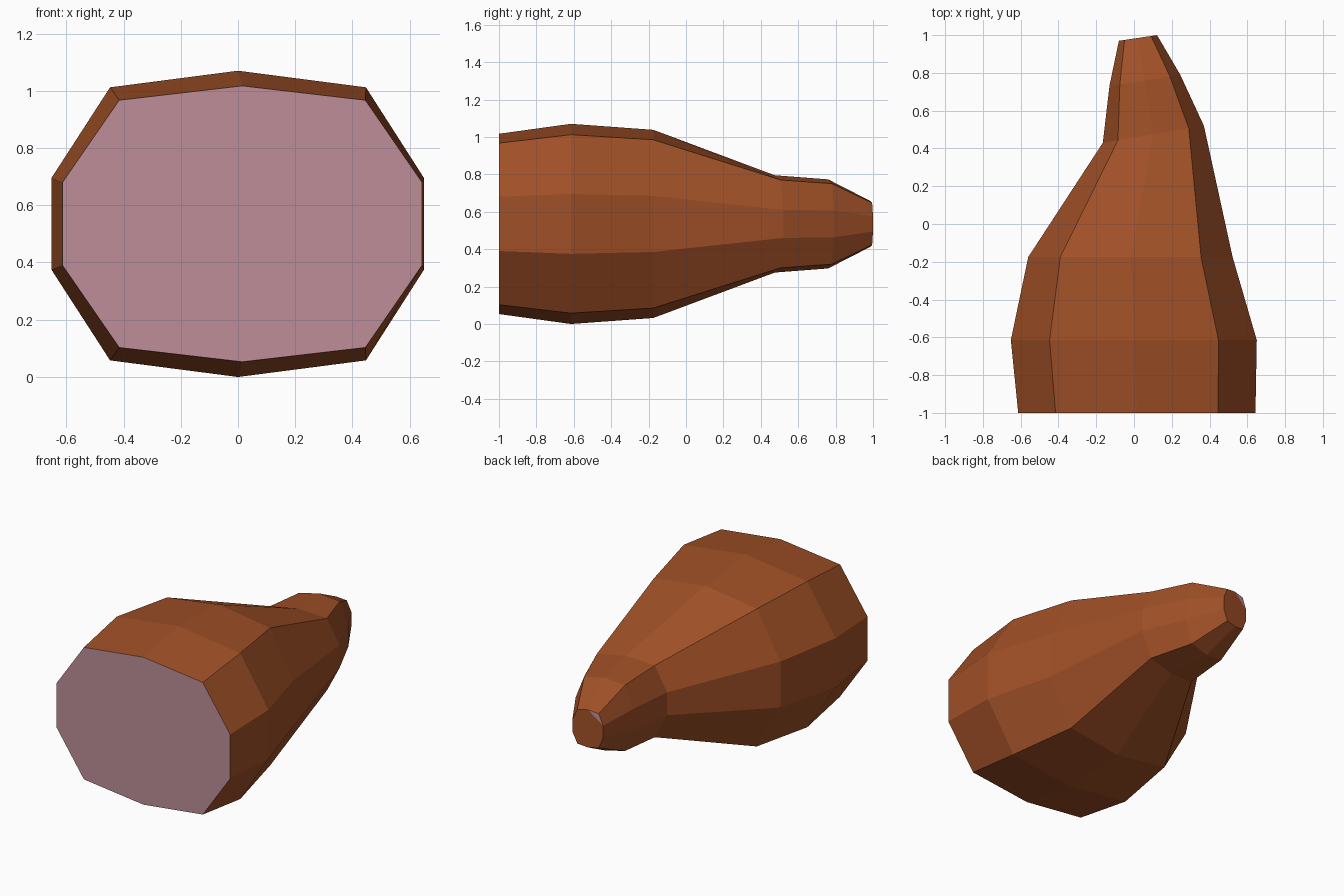
import bpy, bmesh

if "Cube" in bpy.data.objects:
    bpy.data.objects.remove(bpy.data.objects["Cube"])


def material(name, rgb):
    m = bpy.data.materials.new(name)
    m.diffuse_color = (*rgb, 1)
    m.use_nodes = True
    m.node_tree.nodes["Principled BSDF"].inputs["Base Color"].default_value = m.diffuse_color
    return m


brown = material("roast brown", (0.35, 0.08, 0.02))
pink = material("meat pink", (0.51, 0.27, 0.32))

# Cross-sections along the leg:
# left (x, y), right (x, y), inner left x, inner right x, half heights of top, shoulder, side
sections = [
    (-0.613, -1.00, 0.643, -1.00, -0.415, 0.445, 0.482, 0.432, 0.145),
    (-0.652, -0.615, 0.65, -0.615, -0.447, 0.447, 0.535, 0.477, 0.16),
    (-0.56, -0.175, 0.522, -0.175, -0.39, 0.355, 0.503, 0.450, 0.15),
    (-0.165, 0.43, 0.37, 0.52, -0.085, 0.29, 0.260, 0.235, 0.075),
    (-0.13, 0.73, 0.245, 0.79, -0.075, 0.19, 0.238, 0.215, 0.072),
    (-0.08, 0.97, 0.122, 1.00, -0.05, 0.09, 0.123, 0.112, 0.04),
]
CENTRE_Z = 0.535


def ring(bm, s):
    """Ten-sided section: upper half left to right, then mirrored below."""
    xl, yl, xr, yr, il, ir, top, shoulder, side = s
    upper = [(xl, side), (il, shoulder), ((il + ir) / 2, top), (ir, shoulder), (xr, side)]
    loop = upper + [(x, -h) for x, h in reversed(upper)]
    return [bm.verts.new((x, yl + (yr - yl) * (x - xl) / (xr - xl), CENTRE_Z + h))
            for x, h in loop]


# Meat leg: skin lofted through the sections
bm = bmesh.new()
rings = [ring(bm, s) for s in sections]
for a, b in zip(rings, rings[1:]):
    for i in range(10):
        j = (i + 1) % 10
        bm.faces.new((a[i], a[j], b[j], b[i]))

# Cut face at the thick end
bm.faces.new(rings[0]).material_index = 1

# Narrow end: brown, with a small pink corner at the upper left
tip = rings[-1]
bm.faces.new(tip[:3]).material_index = 1
bm.faces.new([tip[0]] + tip[2:])

bmesh.ops.recalc_face_normals(bm, faces=bm.faces)
mesh = bpy.data.meshes.new("meat_leg")
bm.to_mesh(mesh)
bm.free()
mesh.materials.append(brown)
mesh.materials.append(pink)
bpy.context.collection.objects.link(bpy.data.objects.new("meat_leg", mesh))
